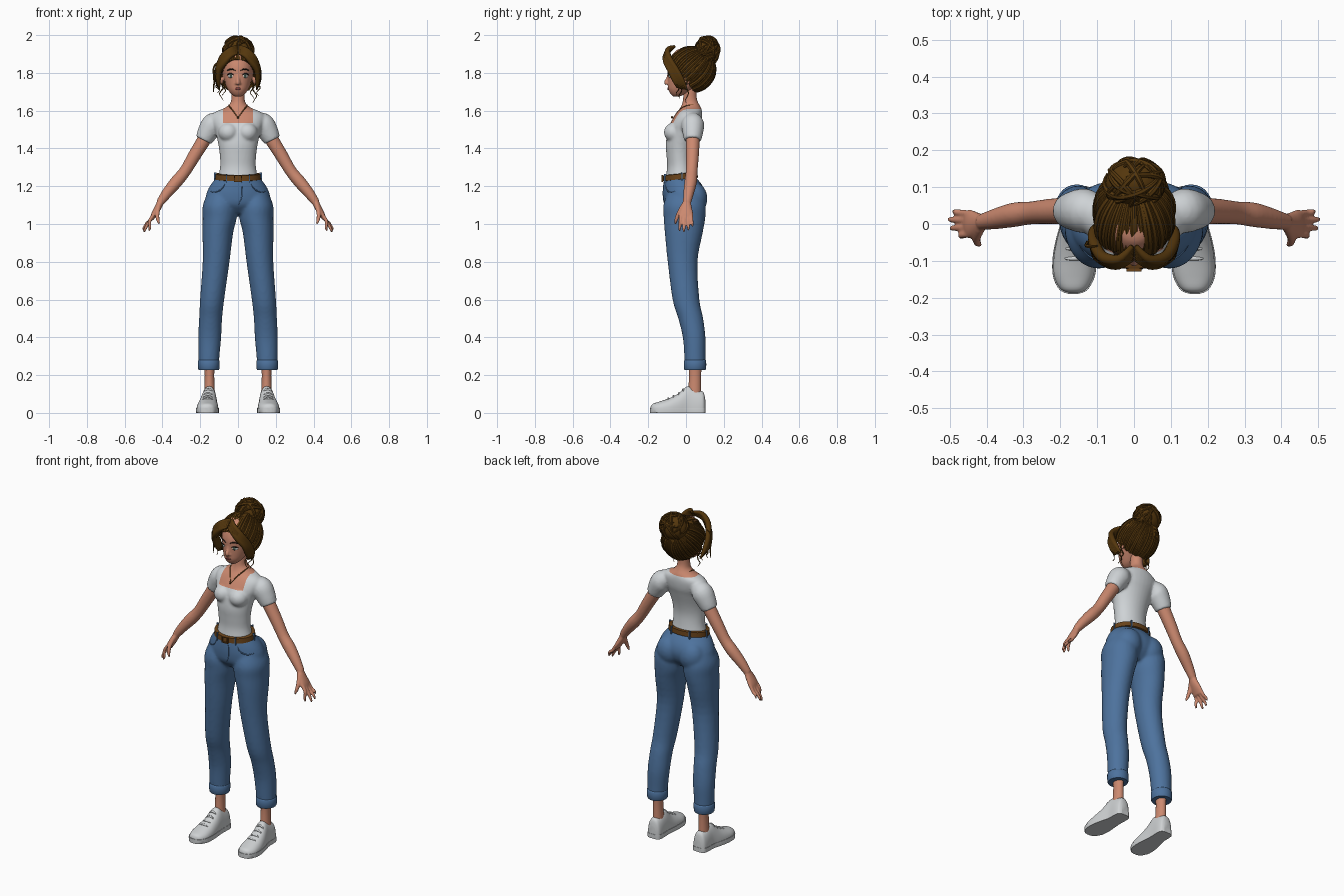
import bpy, bmesh, math, random
from mathutils import Vector, Matrix
from mathutils.bvhtree import BVHTree

random.seed(4)
if "Cube" in bpy.data.objects:
    bpy.data.objects.remove(bpy.data.objects["Cube"])
X, Y, Z = Vector((1, 0, 0)), Vector((0, 1, 0)), Vector((0, 0, 1))


def material(name, *rgb):
    m = bpy.data.materials.new(name)
    m.use_nodes = True
    m.diffuse_color = (*rgb, 1)
    m.node_tree.nodes["Principled BSDF"].inputs["Base Color"].default_value = (*rgb, 1)
    return m


SKIN = material("skin", 0.6, 0.25, 0.16)
HAIR = material("brown hair", 0.09, 0.038, 0.004)
LEATHER = material("leather", 0.14, 0.055, 0.01)
SHIRT = material("shirt grey", 0.62, 0.65, 0.67)
DENIM = material("denim", 0.075, 0.17, 0.34)
SHOE = material("shoe white", 0.62, 0.64, 0.65)
LIP = material("lip", 0.4, 0.1, 0.09)
WHITE = material("eye white", 0.8, 0.8, 0.78)
IRIS = material("iris", 0.12, 0.22, 0.17)
DARK = material("dark", 0.02, 0.012, 0.008)


def curve(pts, n):
    """Smooth interpolation through the given stations."""
    out = []
    for i in range(len(pts) - 1):
        a, b, c, d = (pts[max(0, min(len(pts) - 1, i + k))] for k in (-1, 0, 1, 2))
        for s in range(n):
            t = s / n
            out.append([q + t / 2 * (r - p + t * (2 * p - 5 * q + 4 * r - w + t * (3 * (q - r) + w - p)))
                        for p, q, r, w in zip(a, b, c, d)])
    return out + [list(pts[-1])]


def tube(bm, stations, ref=X, axis=None, sides=20, power=2, n=4, both=False):
    """Sweep an oval along stations of (x, y, z, radius[, second radius])."""
    if both:
        tube(bm, [(-p[0], *p[1:]) for p in stations], ref, axis, sides, power, n)
    pts = curve(stations, n)
    rings, u = [], ref
    for i, p in enumerate(pts):
        t = axis or (Vector(pts[min(i + 1, len(pts) - 1)][:3]) - Vector(pts[max(i - 1, 0)][:3])).normalized()
        if i == 0 and abs(t.dot(u)) > 0.9:
            u = Z if abs(t.z) < 0.8 else Y
        u = (u - t * u.dot(t)).normalized()
        v = t.cross(u)
        ring = []
        for k in range(sides):
            c, s = math.cos(math.tau * k / sides), math.sin(math.tau * k / sides)
            c, s = (math.copysign(abs(q) ** (2 / power), q) for q in (c, s))
            ring.append(bm.verts.new(Vector(p[:3]) + u * c * max(p[3], 0.0005) + v * s * max(p[-1], 0.0005)))
        rings.append(ring)
    for a, b in zip(rings, rings[1:]):
        for k in range(sides):
            j = (k + 1) % sides
            bm.faces.new((a[k], a[j], b[j], b[k]))
    bm.faces.new(rings[0][::-1])
    bm.faces.new(rings[-1])


def blob(bm, c, r, turn=0, both=False):
    for s in (1, -1) if both else (1,):
        m = Matrix.Translation((c[0] * s, c[1], c[2])) @ Matrix.Rotation(turn * s, 4, 'Z') @ Matrix.Diagonal((*r, 1))
        bmesh.ops.create_uvsphere(bm, u_segments=28, v_segments=18, radius=1, matrix=m)


def finish(name, bm, *mats, voxel=0, angle=50):
    """Make the object; with a voxel size, fuse its overlapping pieces into one skin."""
    bmesh.ops.recalc_face_normals(bm, faces=bm.faces)
    me = bpy.data.meshes.new(name)
    bm.to_mesh(me)
    bm.free()
    ob = bpy.data.objects.new(name, me)
    bpy.context.scene.collection.objects.link(ob)
    if voxel:
        mod = ob.modifiers.new("fuse", 'REMESH')
        mod.mode, mod.voxel_size = 'VOXEL', voxel
        mod = ob.modifiers.new("relax", 'SMOOTH')
        mod.factor, mod.iterations = 0.5, 5
        ob.data = bpy.data.meshes.new_from_object(ob.evaluated_get(bpy.context.evaluated_depsgraph_get()))
        ob.modifiers.clear()
    ob.data.materials.clear()
    for m in mats:
        ob.data.materials.append(m)
    ob.data.shade_smooth()
    if not voxel:
        ob.data.set_sharp_from_angle(angle=math.radians(angle))
    return ob


def seam(bm, ob, pts, r, both=False):
    """A thin tapered cord laid on the surface of an object."""
    tree = BVHTree.FromPolygons([v.co for v in ob.data.vertices], [p.vertices[:] for p in ob.data.polygons])
    path = curve(pts, 5)
    laid = [(*tree.find_nearest(Vector(p))[0], r * (0.3 + 0.7 * math.sin(math.pi * i / (len(path) - 1))))
            for i, p in enumerate(path)]
    tube(bm, laid, sides=8, n=1, both=both)


# Torso, neck and sleeves, then a square neckline cut into the skin
bm = bmesh.new()
tube(bm, [(0, -.03, 1.235, .108, .08), (0, -.03, 1.3, .095, .07), (0, -.033, 1.36, .096, .07),
          (0, -.03, 1.42, .104, .077), (0, -.015, 1.49, .12, .083), (0, -.002, 1.53, .135, .083),
          (0, .012, 1.57, .14, .074), (0, .02, 1.595, .118, .065), (0, .025, 1.615, .07, .055),
          (0, .023, 1.64, .041, .043), (0, .021, 1.67, .035, .036), (0, .024, 1.73, .035, .035)],
     axis=Z, sides=32)
blob(bm, (.05, -.062, 1.485), (.054, .055, .052), both=True)
tube(bm, [(.09, .035, 1.555, .04), (.13, .036, 1.53, .06), (.16, .036, 1.485, .055), (.182, .035, 1.443, .045)],
     ref=Y, both=True)
torso = finish("torso", bm, SHIRT, SKIN, voxel=.007)
bm = bmesh.new()
bm.from_mesh(torso.data)
for co, no in (((.08, 0, 0), X), ((-.08, 0, 0), X), ((0, 0, 1.535), Z), ((0, 0, 1.608), Z), ((0, .02, 0), Y)):
    bmesh.ops.bisect_plane(bm, geom=bm.verts[:] + bm.edges[:] + bm.faces[:], plane_co=co, plane_no=no)
for f in bm.faces:
    c = f.calc_center_median()
    f.material_index = int(c.z > 1.608 or (c.y < .02 and abs(c.x) < .08 and c.z > 1.535))
bm.to_mesh(torso.data)
bm.free()

# Arms and hands
bm = bmesh.new()
tube(bm, [(.13, .038, 1.53, .04), (.18, .036, 1.445, .037), (.232, .034, 1.36, .034), (.28, .03, 1.28, .031),
          (.325, .025, 1.225, .033), (.375, .014, 1.165, .028), (.415, .005, 1.11, .021, .019)], ref=Y, both=True)
tube(bm, [(.408, .006, 1.12, .02, .018), (.425, .001, 1.085, .031, .018), (.445, 0, 1.05, .039, .015),
          (.457, 0, 1.025, .034, .01)], ref=Y, both=True)
for y, tx, tz in ((-.03, .472, .962), (-.01, .497, .955), (.011, .502, .965), (.03, .49, .985)):
    tube(bm, [(.446, y * .9, 1.05, .01), (.468, y, 1.015, .0095), (tx - .006, y * 1.1, tz + .02, .008),
              (tx, y * 1.15, tz, .004)], ref=Y, sides=12, both=True)
tube(bm, [(.418, -.012, 1.1, .014), (.427, -.036, 1.06, .012), (.425, -.051, 1.025, .01),
          (.416, -.057, 1.0, .005)], ref=Y, sides=12, both=True)
finish("arms", bm, SKIN, voxel=.0042)

# Jeans with rolled cuffs
bm = bmesh.new()
tube(bm, [(0, -.03, 1.245, .115, .085), (0, -.016, 1.2, .15, .105), (0, -.01, 1.15, .17, .112),
          (0, -.012, 1.1, .165, .1), (0, -.01, 1.055, .1, .06)], axis=Z, sides=36)
blob(bm, (.075, .045, 1.135), (.075, .068, .085), both=True)
tube(bm, [(.088, -.005, 1.17, .07, .09), (.095, -.008, 1.1, .091, .112), (.097, -.008, 1.03, .09, .11),
          (.107, -.012, .95, .081, .1), (.116, -.018, .8, .071, .079), (.137, 0, .6, .064, .071),
          (.145, .025, .5, .061, .066), (.15, .043, .4, .061, .06), (.154, .047, .3, .056, .056),
          (.155, .048, .24, .053, .055)], axis=Z, sides=28, both=True)
jeans = finish("jeans", bm, DENIM, voxel=.0085)
bm = bmesh.new()
tube(bm, [(.155, .048, .227, .05, .052), (.155, .048, .232, .056, .058), (.155, .048, .275, .057, .059),
          (.155, .048, .282, .05, .052)], axis=Z, sides=28, n=2, both=True)
finish("jean_cuffs", bm, DENIM)
bm = bmesh.new()
seam(bm, jeans, [(.075, -.12, 1.215), (.09, -.11, 1.185), (.125, -.09, 1.17), (.15, -.06, 1.175)], .0035, True)
seam(bm, jeans, [(.02, -.13, 1.225), (.022, -.13, 1.15), (.004, -.12, 1.1)], .0025)
finish("jean_seams", bm, DENIM)

# Belt, buckle and loops
bm = bmesh.new()
tube(bm, [(0, -.03, z, .116 + d, .088 + d) for z, d in ((1.234, 0), (1.236, .005), (1.264, .003), (1.266, -.002))],
     axis=Z, sides=40, n=1)
for v in bm.verts:
    v.co.z += .1 * (v.co.y + .04)
finish("belt", bm, LEATHER)


def box(bm, c, size, turn=0):
    m = Matrix.Translation(c) @ Matrix.Rotation(turn, 4, 'Z') @ Matrix.Diagonal((*size, 1))
    bmesh.ops.create_cube(bm, size=1, matrix=m)


bm = bmesh.new()
for s in (1, -1):
    box(bm, (.018 * s, -.125, 1.241), (.005, .008, .036))
    box(bm, (0, -.125, 1.241 + .016 * s), (.04, .008, .005))
finish("buckle", bm, LEATHER, angle=30)
bm = bmesh.new()
for a in (-60, -120, 60, 120, 5, 175):
    c, s = math.cos(math.radians(a)), math.sin(math.radians(a))
    box(bm, (.12 * c, -.03 + .092 * s, 1.249 + .0092 * s), (.006, .012, .046), math.radians(a + 90) if abs(s) < .5 else 0)
finish("belt_loops", bm, DENIM, angle=30)

# Ankles and sneakers
bm = bmesh.new()
tube(bm, [(.152, .048, .29, .032, .038), (.151, .048, .2, .025, .032), (.151, .045, .08, .03, .036)],
     axis=Z, both=True)
finish("ankles", bm, SKIN)
last = [(.164, -.187, .02, .012, .012), (.164, -.176, .02, .036, .028), (.163, -.14, .02, .054, .04),
        (.161, -.09, .02, .057, .057), (.158, -.04, .02, .051, .083), (.154, 0, .02, .044, .117),
        (.152, .025, .02, .042, .119), (.151, .07, .02, .042, .1), (.151, .093, .02, .036, .088),
        (.151, .102, .02, .02, .05)]
bm = bmesh.new()
tube(bm, last, axis=Y, sides=32, power=2.3, both=True)
for v in bm.verts:
    v.co.z = max(v.co.z, .01)
shoes = finish("shoes", bm, SHOE)
bm = bmesh.new()
tube(bm, [(x, y * 1.015, z, r * 1.05, h + .02) for x, y, z, r, h in last], axis=Y, sides=32, power=3, both=True)
for v in bm.verts:
    v.co.z = min(max(v.co.z, 0), .026)
finish("soles", bm, SHOE, angle=35)
bm = bmesh.new()
for k in range(4):
    y, z = -.095 + .025 * k, .09 + .015 * k
    seam(bm, shoes, [(.13, y, z - .015), (.16, y - .004, z), (.19, y, z - .015)], .006, True)
finish("laces", bm, SHOE)

# Head, nose and ears
bm = bmesh.new()
tube(bm, [(0, -.052, 1.674, .014, .014), (0, -.044, 1.686, .034, .036), (0, -.03, 1.71, .053, .063),
          (0, -.006, 1.74, .068, .09), (0, .01, 1.78, .078, .107), (0, .015, 1.83, .083, .112),
          (0, .02, 1.88, .077, .1), (0, .02, 1.92, .052, .07), (0, .02, 1.932, .02, .03)],
     axis=Z, sides=36, power=2.15)
tube(bm, [(0, -.09, 1.795, .008), (0, -.096, 1.77, .009), (0, -.104, 1.75, .012), (0, -.1, 1.74, .01)])
blob(bm, (.009, -.096, 1.744), (.008, .009, .006), both=True)
blob(bm, (.088, .005, 1.765), (.01, .02, .028), both=True)
head = finish("head", bm, SKIN, voxel=.0045)

# Eyes, brows and mouth
for name, mat, y, size in (("eyes", WHITE, -.08, (.0175, .011, .0115)), ("irises", IRIS, -.0845, (.0095, .0085, .0105)),
                           ("pupils", DARK, -.0885, (.0045, .006, .0055))):
    bm = bmesh.new()
    blob(bm, (.036, y, 1.784), size, .42, True)
    finish(name, bm, mat)
bm = bmesh.new()
tube(bm, [(.019, -.092, 1.785, .001), (.034, -.094, 1.796, .003), (.048, -.085, 1.794, .0035), (.058, -.074, 1.788, .001)],
     sides=8, both=True)
seam(bm, head, [(.014, -.1, 1.812), (.035, -.09, 1.82), (.06, -.07, 1.812)], .0042, True)
finish("lashes_and_brows", bm, DARK)
bm = bmesh.new()
for dz, r in ((.003, .0042), (-.003, .0055)):
    seam(bm, head, [(-.019, -.1, 1.717), (0, -.11, 1.714 + dz), (.019, -.1, 1.717)], r)
finish("lips", bm, LIP)

# Necklace
bm = bmesh.new()
seam(bm, torso, [(.045, .04, 1.63), (.045, 0, 1.622), (.025, -.04, 1.597), (0, -.08, 1.568)], .0035, True)
blob(bm, (0, -.074, 1.564), (.005, .005, .007))
finish("necklace", bm, LEATHER)

# Swept-up hair: a cap cut along the hairline, then strands drawn towards the bun
centre, radii = Vector((0, .03, 1.82)), Vector((.104, .122, .116))
up, back = Vector((0, .804, .594)), Vector((0, .594, -.804))


def on(c, r, d):
    return c + Vector([a * b for a, b in zip(r, d)])


bm = bmesh.new()
blob(bm, centre, radii)
bmesh.ops.bisect_plane(bm, geom=bm.verts[:] + bm.edges[:] + bm.faces[:], plane_co=(0, 0, 1.76),
                       plane_no=(0, 1.3, 1), clear_inner=True)
bun_way = Vector((0, .68, .733)).normalized()
for k in range(46):
    a = math.tau * (k + random.uniform(-.2, .2)) / 46
    start = (-.49 * up + .87 * (X * math.cos(a) + back * math.sin(a))).normalized()
    lift, w = random.uniform(.98, 1.03), random.uniform(.009, .013)
    tube(bm, [(*on(centre, radii * lift, start.slerp(bun_way, t)), w * (1 - .45 * t)) for t in (0, .2, .45, .7, .95)],
         sides=7, n=3)
finish("hair_cap", bm, HAIR)

# Curtain fringe and loose curls
bm = bmesh.new()
for k in range(7):
    f = k / 6
    tube(bm, [(.004, -.06 - .035 * f, 1.94 - .035 * f, .007), (.04, -.095 - .015 * f, 1.925 - .035 * f, .013),
              (.084 - .012 * f, -.09 - .014 * f, 1.88 - .025 * f, .016), (.109 - .01 * f, -.05 - .035 * f, 1.815, .015),
              (.11 - .006 * f, -.02 - .04 * f, 1.76, .013), (.098, .005 - .05 * f, 1.71 + .01 * f, .004)],
         sides=8, both=True)
for s, low in ((1, 1.635), (-1, 1.65)):
    for y, x in ((-.03, .075), (.005, .088), (-.045, .108)):
        drop = [(s * (x + .01 * math.sin(k * 1.5 + y * 90)), y + .008 * math.cos(k * 1.5),
                 1.77 + (low + abs(y) - 1.77) * k / 7, .0055 - .0006 * k) for k in range(8)]
        tube(bm, drop, sides=6, n=3)
tube(bm, [(-.1, -.06, 1.86, .004), (-.128, -.06, 1.83, .005), (-.126, -.05, 1.76, .005), (-.13, -.05, 1.7, .002)], sides=6)
finish("fringe_and_curls", bm, HAIR)

# Bun wrapped in coiled strands
bm = bmesh.new()
knot, size = Vector((0, .112, 1.916)), Vector((.08, .064, .076))
blob(bm, knot, size * .97)
for k in range(26):
    n = Vector((random.gauss(0, .7), random.gauss(0, 1), random.gauss(0, .7))).normalized()
    u = n.orthogonal().normalized()
    v, a0, tilt = n.cross(u), random.uniform(0, 6), random.uniform(-.5, .5)
    arc = [(u * math.cos(a0 + t * .4) + v * math.sin(a0 + t * .4) + n * tilt).normalized() for t in range(8)]
    tube(bm, [(*on(knot, size, d), .003 + .006 * math.sin(math.pi * i / 7)) for i, d in enumerate(arc)], sides=7, n=3)
finish("hair_bun", bm, HAIR)
